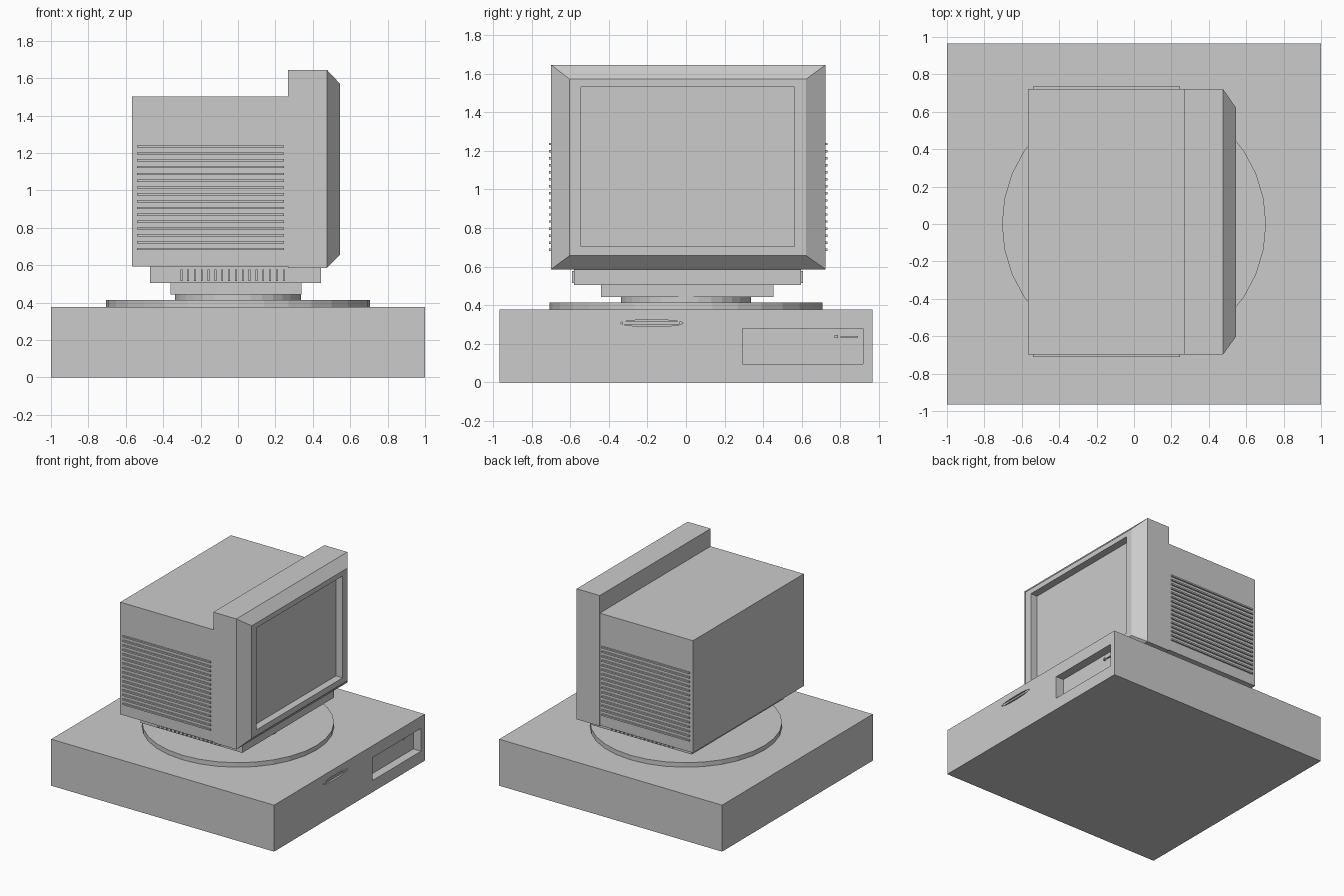
import bpy, math

if "Cube" in bpy.data.objects:
    bpy.data.objects.remove(bpy.data.objects["Cube"])


def mesh_object(name, verts, faces):
    me = bpy.data.meshes.new(name)
    me.from_pydata(verts, [], faces)
    me.update()
    ob = bpy.data.objects.new(name, me)
    bpy.context.collection.objects.link(ob)
    return ob


def loft(name, rings):
    """Closed solid from rectangles (x, y0, y1, z0, z1) stacked along x."""
    verts, faces = [], []
    for x, y0, y1, z0, z1 in rings:
        verts += [(x, y0, z0), (x, y1, z0), (x, y1, z1), (x, y0, z1)]
    for r in range(len(rings) - 1):
        for i in range(4):
            a, b = r * 4 + i, r * 4 + (i + 1) % 4
            faces.append((a, b, b + 4, a + 4))
    n = len(verts)
    faces += [(3, 2, 1, 0), (n - 4, n - 3, n - 2, n - 1)]
    return mesh_object(name, verts, faces)


def box(name, x0, x1, y0, y1, z0, z1):
    return loft(name, [(x0, y0, y1, z0, z1), (x1, y0, y1, z0, z1)])


def disc(name, radius, z0, z1):
    bpy.ops.mesh.primitive_cylinder_add(vertices=32, radius=radius, depth=z1 - z0,
                                        location=(0, 0, (z0 + z1) / 2))
    bpy.context.object.name = name


def cut(target, cutter):
    cutter.hide_render = True
    cutter.display_type = 'WIRE'
    mod = target.modifiers.new(cutter.name, 'BOOLEAN')
    mod.operation = 'DIFFERENCE'
    mod.solver = 'EXACT'
    mod.object = cutter


# Desktop case with a drive bay and a lens-shaped finger grip on the +x face
case = box("case", -1, 1, -0.966, 0.966, 0, 0.377)
cut(case, box("drive_bay_cutter", 0.93, 1.1, 0.293, 0.918, 0.095, 0.28))

n = 16
lens = [(-0.178 + 0.163 * math.cos(2 * math.pi * i / n),
         0.307 + 0.018 * math.sin(2 * math.pi * i / n)) for i in range(n)]
verts = [(x, y, z) for x in (0.96, 1.1) for y, z in lens]
faces = [(i, (i + 1) % n, (i + 1) % n + n, i + n) for i in range(n)]
faces += [tuple(reversed(range(n))), tuple(range(n, 2 * n))]
cut(case, mesh_object("grip_cutter", verts, faces))
box("grip_bar", 0.95, 0.998, -0.33, -0.03, 0.301, 0.315)

# Drive button and slot inside the bay
box("drive_button", 0.925, 0.945, 0.77, 0.787, 0.229, 0.245)
box("drive_slot", 0.925, 0.94, 0.80, 0.89, 0.233, 0.241)

# Swivel stand
disc("turntable", 0.706, 0.377, 0.414)
disc("swivel_neck", 0.336, 0.414, 0.445)
box("stand_lower_block", -0.36, 0.34, -0.44, 0.453, 0.443, 0.507)
box("stand_upper_block", -0.47, 0.445, -0.58, 0.597, 0.505, 0.597)

# Monitor body
box("monitor_body", -0.568, 0.272, -0.698, 0.722, 0.592, 1.502)

# Bezel with chamfered rim and recessed screen
loft("bezel", [
    (0.268, -0.699, 0.723, 0.586, 1.645),
    (0.475, -0.699, 0.723, 0.586, 1.645),
    (0.545, -0.603, 0.622, 0.657, 1.571),
    (0.545, -0.543, 0.563, 0.704, 1.53),
    (0.485, -0.543, 0.563, 0.704, 1.53)])

# Cooling ribs on both sides of the monitor, and small ribs on the stand
for side, wall, stand in (("left", -0.698, -0.58), ("right", 0.722, 0.597)):
    s = -1 if side == "left" else 1
    for i in range(16):
        z = 0.687 + i * 0.0365
        y0, y1 = sorted((wall - s * 0.01, wall + s * 0.012))
        box(f"monitor_rib_{side}", -0.54, 0.247, y0, y1, z - 0.006, z + 0.006)
        x = -0.303 + i * 0.0365
        y0, y1 = sorted((stand - s * 0.01, stand + s * 0.01))
        box(f"stand_rib_{side}", x - 0.005, x + 0.005, y0, y1, 0.515, 0.577)
